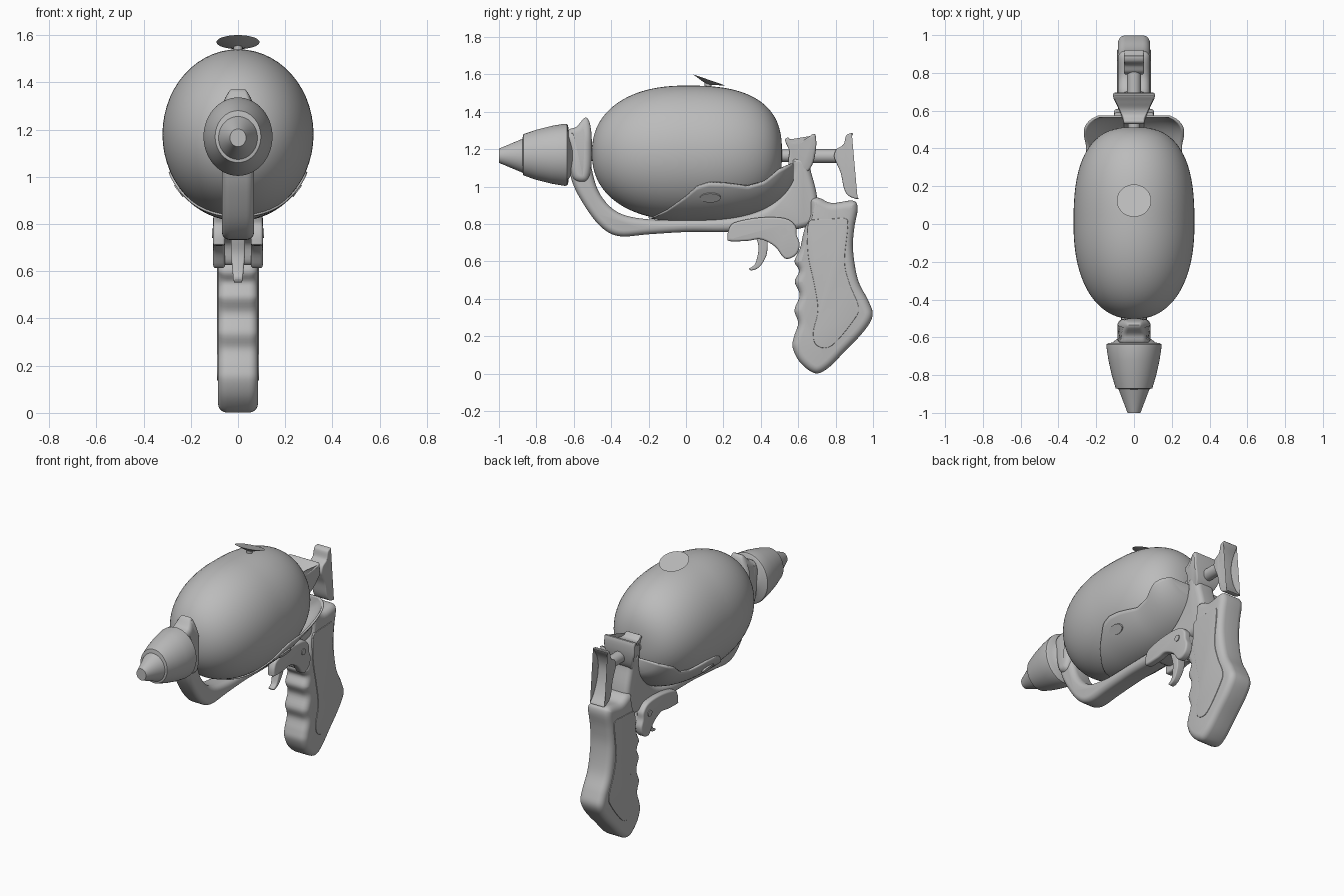
import bpy, bmesh, math
from mathutils import Vector, Matrix

grey = bpy.data.materials.new("plain grey")
grey.diffuse_color = (0.5, 0.5, 0.5, 1)


def finish(name, bm, angle=35):
    bmesh.ops.recalc_face_normals(bm, faces=bm.faces[:])
    me = bpy.data.meshes.new(name)
    bm.to_mesh(me)
    bm.free()
    me.materials.append(grey)
    ob = bpy.data.objects.new(name, me)
    bpy.context.collection.objects.link(ob)
    bpy.ops.object.select_all(action='DESELECT')
    ob.select_set(True)
    bpy.context.view_layer.objects.active = ob
    bpy.ops.object.shade_smooth_by_angle(angle=math.radians(angle))
    return ob


def spline(pts, n=5):
    """Closed smooth curve through the points."""
    P = [Vector(p) for p in pts]
    out = []
    for i in range(len(P)):
        a, b, c, d = (P[(i + k) % len(P)] for k in (-1, 0, 1, 2))
        for j in range(n):
            t = j / n
            out.append(0.5 * (2 * b + (c - a) * t + (2 * a - 5 * b + 4 * c - d) * t * t
                              + (3 * b - a - 3 * c + d) * t ** 3))
    return out


def plate(name, pts, hw, bevel, xc=0, width=lambda y, z: 1):
    """Side profile (y, z) extruded across x with rounded edges."""
    C = spline(pts)
    n = len(C)
    area = sum(C[i - 1].x * C[i].y - C[i].x * C[i - 1].y for i in range(n))
    nor = []
    for i in range(n):
        t = (C[(i + 1) % n] - C[i - 1]).normalized()
        nor.append(Vector((t.y, -t.x)) * (1 if area > 0 else -1))
    half = [(hw - bevel + bevel * math.sin(k * math.pi / 10),
             bevel * (1 - math.cos(k * math.pi / 10))) for k in range(6)]
    layers = [(-x, o) for x, o in reversed(half)] + half
    bm = bmesh.new()
    rings = []
    for x, o in layers:
        ring = []
        for p, m in zip(C, nor):
            q = p - m * o
            ring.append(bm.verts.new((xc + x * width(p.x, p.y), q.x, q.y)))
        rings.append(ring)
    for a, b in zip(rings, rings[1:]):
        for i in range(n):
            bm.faces.new((a[i - 1], a[i], b[i], b[i - 1]))
    bm.faces.new(rings[0])
    bm.faces.new(rings[-1])
    return finish(name, bm)


def lathe(name, prof, zc, sx=1, sz=1, n=56):
    """Profile of (y, radius) turned about the y axis."""
    bm = bmesh.new()
    rings = [[bm.verts.new((r * sx * math.cos(2 * math.pi * i / n), y,
                            zc + r * sz * math.sin(2 * math.pi * i / n)))
              for i in range(n)] for y, r in prof]
    for a, b in zip(rings, rings[1:]):
        for i in range(n):
            bm.faces.new((a[i - 1], a[i], b[i], b[i - 1]))
    bm.faces.new(rings[0])
    bm.faces.new(rings[-1])
    return finish(name, bm)


def cone(name, loc, r1, r2, depth, rot, scale=(1, 1, 1)):
    bm = bmesh.new()
    M = Matrix.Translation(loc) @ rot @ Matrix.Diagonal((*scale, 1))
    bmesh.ops.create_cone(bm, cap_ends=True, segments=40, radius1=r1, radius2=r2,
                          depth=depth, matrix=M)
    return finish(name, bm)


def radius(y, front, back, pf, pb):
    u, p = (-y / front, pf) if y < 0 else (y / back, pb)
    return max(0.0, 1 - min(1, u) ** p) ** (1 / p)


# egg-shaped body
prof = []
for i in range(65):
    y = 0.005 - 0.507 * math.cos(math.pi * i / 64)
    prof.append((y, max(0.003, radius(y, 0.503, 0.513, 2.25, 2.65))))
lathe("body", prof, 1.18, 0.32, 0.36)

# nozzle: cup, tip and connecting pins
lathe("nozzle_cup", [(-0.875, 0.085), (-0.87, 0.11), (-0.8, 0.134), (-0.72, 0.154), (-0.65, 0.166),
                     (-0.637, 0.165), (-0.63, 0.155), (-0.628, 0.13), (-0.6, 0.09)], 1.17, 0.88, 1)
lathe("nozzle_tip", [(-1, 0.036), (-0.865, 0.09)], 1.165, 0.95, 1.05)
lathe("front_pin", [(-0.55, 0.028), (-0.47, 0.028)], 1.165)
lathe("rear_pin", [(0.48, 0.033), (0.6, 0.033)], 1.165)
lathe("hammer_rod", [(0.64, 0.037), (0.82, 0.037)], 1.163)

# frame running under the body, with collar and rear bracket
plate("frame", [(-0.54, 1.25), (-0.51, 1.2), (-0.505, 1.1), (-0.46, 0.96), (-0.36, 0.86), (-0.2, 0.825),
                (0, 0.825), (0.25, 0.835), (0.42, 0.885), (0.53, 0.99), (0.565, 1.08), (0.57, 1.15),
                (0.65, 1.15), (0.668, 1.08), (0.70, 0.95), (0.70, 0.82), (0.58, 0.77), (0.4, 0.765),
                (0.2, 0.757), (0, 0.757), (-0.2, 0.745), (-0.36, 0.735), (-0.46, 0.79),
                (-0.55, 0.91), (-0.61, 1.03), (-0.625, 1.15), (-0.6, 1.24)], 0.068, 0.033)
plate("front_collar", [(-0.535, 1.37), (-0.507, 1.3), (-0.505, 1.12), (-0.53, 1.03), (-0.6, 1.04),
                       (-0.63, 1.15), (-0.635, 1.29), (-0.585, 1.32)], 0.088, 0.035,
      width=lambda y, z: 1 - 0.5 * min(1, max(0, (z - 1.26) / 0.11)))
plate("rear_bracket", [(0.53, 1.245), (0.545, 1.262), (0.575, 1.24), (0.61, 1.24), (0.65, 1.262),
                       (0.69, 1.28), (0.695, 1.2), (0.672, 1.11), (0.62, 1.06), (0.565, 1.08),
                       (0.547, 1.13), (0.552, 1.19)], 0.11, 0.012,
      width=lambda y, z: 0.5 + 0.5 * min(1, max(0, (y - 0.56) / 0.1)) * min(1, max(0, (z - 1.05) / 0.15)))

# cradle shell hugging the lower rear of the body
edge = [(-0.2, 0.82), (-0.1, 0.87), (0, 0.945), (0.06, 1.0), (0.12, 1.02), (0.2, 1.018),
        (0.33, 1.0), (0.42, 1.025), (0.5, 1.09), (0.58, 1.125)]


def edge_z(y):
    for (a, za), (b, zb) in zip(edge, edge[1:]):
        if y <= b:
            return za + (zb - za) * (y - a) / (b - a)
    return edge[-1][1]


bm = bmesh.new()
rows = []
for i in range(49):
    y = -0.2 + 0.775 * i / 48
    r = radius(y, 0.52, 0.6, 2.3, 2.6)
    b, a = 0.367 * r, 0.329 * r * (1 + 0.4 * max(0, (y - 0.3) / 0.25) ** 2)
    th = math.acos(max(-1, min(0.998, (1.18 - edge_z(y)) / b)))
    rows.append([bm.verts.new((a * math.sin(th * j / 16), y, 1.18 - b * math.cos(th * j / 16)))
                 for j in range(-16, 17)])
for p, q in zip(rows, rows[1:]):
    for j in range(32):
        bm.faces.new((p[j], p[j + 1], q[j + 1], q[j]))
bm.faces.new(rows[-1])
cradle = finish("cradle", bm)
mod = cradle.modifiers.new("thickness", 'SOLIDIFY')
mod.thickness, mod.offset = 0.012, -1

# oval studs on the cradle and screws in the trigger guard
across = Matrix.Rotation(math.pi / 2, 4, 'Y')
for side, s in (("right", 1), ("left", -1)):
    n = Vector((s * 0.79, 0, -0.61))
    rot = n.to_track_quat('Z', 'Y').to_matrix().to_4x4()
    d = rot.inverted() @ Vector((0, 1, 0))
    sc = (0.055, 0.03, 1) if abs(d.x) > abs(d.y) else (0.03, 0.055, 1)
    cone("cradle_stud_" + side, Vector((s * 0.244, 0.13, 0.945)), 1, 1, 0.022, rot, sc)
    cone("guard_screw_" + side, (s * 0.095, 0.525, 0.76), 0.02, 0.02, 0.03, across)
    # trigger housing cheek
    plate("trigger_cheek_" + side,
          [(0.222, 0.727), (0.23, 0.775), (0.265, 0.81), (0.4, 0.835), (0.53, 0.83), (0.585, 0.79),
           (0.592, 0.74), (0.608, 0.69), (0.588, 0.635), (0.53, 0.615), (0.475, 0.68),
           (0.4, 0.718), (0.33, 0.71), (0.235, 0.708)], 0.025, 0.012, xc=s * 0.08)
    # raised grip panel
    plate("grip_panel_" + side,
          [(0.652, 0.8), (0.70, 0.825), (0.78, 0.828), (0.85, 0.83), (0.866, 0.79), (0.848, 0.6),
           (0.875, 0.48), (0.922, 0.36), (0.9, 0.29), (0.78, 0.15), (0.70, 0.15), (0.68, 0.22),
           (0.705, 0.34), (0.685, 0.48), (0.652, 0.64)], 0.006, 0.003, xc=s * 0.083)

plate("trigger_block", [(0.25, 0.79), (0.4, 0.82), (0.55, 0.81), (0.59, 0.74), (0.595, 0.68), (0.56, 0.63),
                        (0.53, 0.64), (0.5, 0.72), (0.4, 0.745), (0.26, 0.745)], 0.075, 0.01)
plate("trigger", [(0.37, 0.76), (0.388, 0.68), (0.38, 0.62), (0.365, 0.58), (0.338, 0.562), (0.352, 0.552),
                  (0.39, 0.568), (0.42, 0.61), (0.435, 0.66), (0.43, 0.76)], 0.03, 0.008,
      width=lambda y, z: 0.6 + 0.4 * min(1, max(0, (z - 0.55) / 0.12)))

# grip with finger grooves
plate("grip", [(0.665, 0.93), (0.71, 0.94), (0.78, 0.912), (0.89, 0.925), (0.918, 0.885), (0.9, 0.78),
               (0.893, 0.66), (0.92, 0.5), (0.975, 0.39), (0.998, 0.31), (0.95, 0.225), (0.85, 0.12),
               (0.76, 0.03), (0.69, 0.002), (0.61, 0.06), (0.57, 0.14), (0.578, 0.2), (0.6, 0.27),
               (0.58, 0.34), (0.608, 0.42), (0.582, 0.49), (0.605, 0.55), (0.58, 0.6), (0.61, 0.67),
               (0.63, 0.76), (0.66, 0.85)], 0.085, 0.04)

# crescent hammer
plate("hammer", [(0.893, 1.282), (0.858, 1.275), (0.842, 1.225), (0.805, 1.2), (0.792, 1.163), (0.805, 1.125),
                 (0.828, 1.07), (0.845, 0.99), (0.87, 0.95), (0.922, 0.935), (0.885, 0.985),
                 (0.852, 1.06), (0.838, 1.15), (0.855, 1.22)], 0.052, 0.008)

# tilted dish on a short stem
tilt = Matrix.Rotation(math.radians(-19), 4, 'X')
cone("dish", (0, 0.12, 1.56), 0.02, 0.091, 0.022, tilt)
cone("dish_stem", (0, 0.118, 1.535), 0.018, 0.018, 0.05, Matrix.Identity(4))
